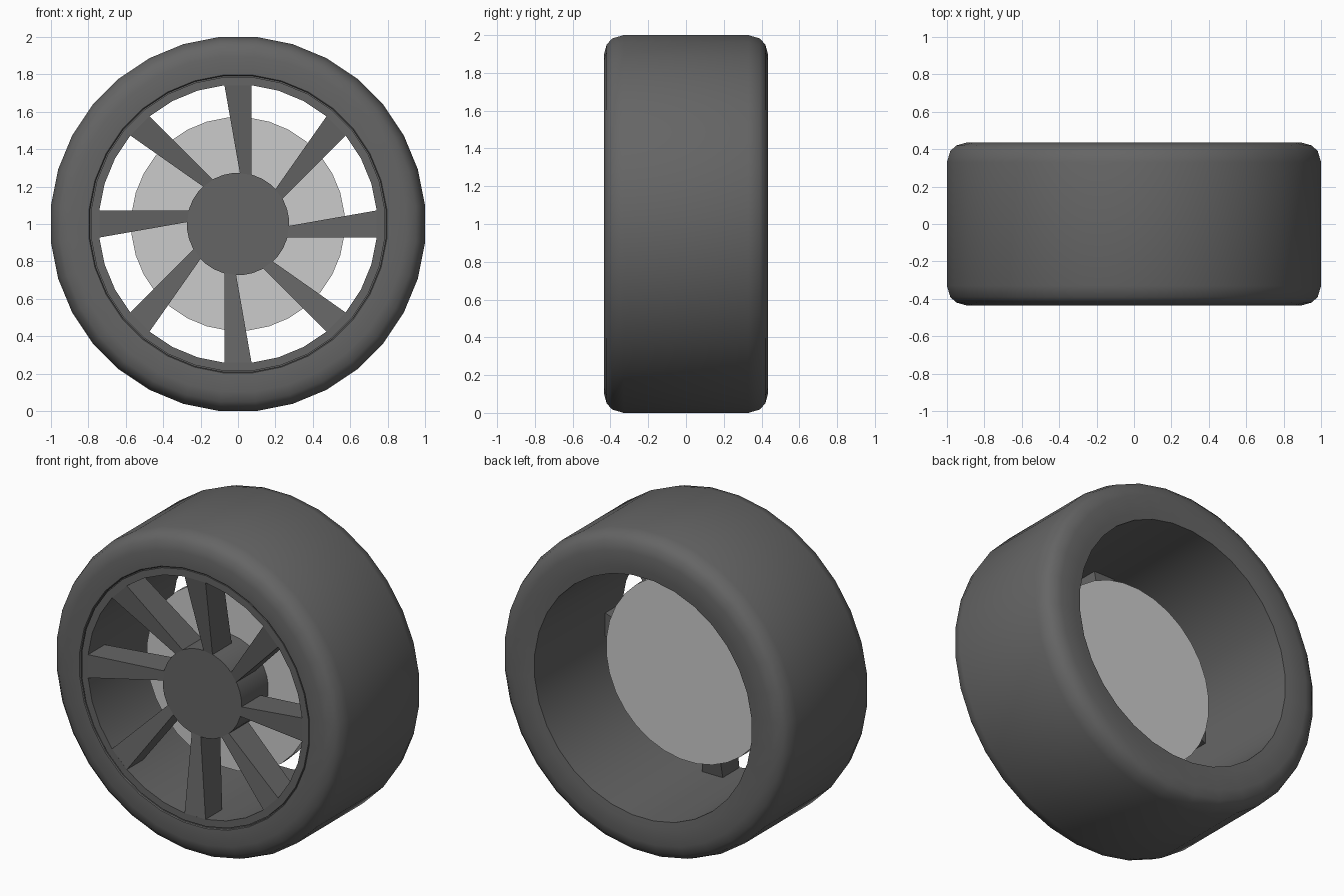
import bpy, bmesh
from math import sin, cos, pi, radians
from mathutils import Matrix, Vector

if "Cube" in bpy.data.objects:
    bpy.data.objects.remove(bpy.data.objects["Cube"])

N = 32            # sides of every ring
CZ = 1.0          # wheel axle height

dark = bpy.data.materials.new("dark_grey")
dark.diffuse_color = (0.13, 0.13, 0.13, 1)
dark.use_nodes = True
dark.node_tree.nodes["Principled BSDF"].inputs["Base Color"].default_value = dark.diffuse_color


def finish(name, bm, smooth=True, mat=dark):
    bmesh.ops.recalc_face_normals(bm, faces=bm.faces)
    bmesh.ops.translate(bm, verts=bm.verts, vec=(0, 0, CZ))
    me = bpy.data.meshes.new(name)
    bm.to_mesh(me)
    bm.free()
    ob = bpy.data.objects.new(name, me)
    bpy.context.collection.objects.link(ob)
    if mat:
        me.materials.append(mat)
    if smooth:
        bpy.ops.object.select_all(action='DESELECT')
        ob.select_set(True)
        bpy.context.view_layer.objects.active = ob
        bpy.ops.object.shade_smooth_by_angle(angle=radians(40))
    return ob


def lathe(name, profile, caps=(), mat=dark):
    """Spin (radius, y) points around the y axle; caps lists ring indices to fill."""
    bm = bmesh.new()
    rings = []
    for r, y in profile:
        rings.append([bm.verts.new((r * sin((i + .5) * 2 * pi / N), y,
                                    r * cos((i + .5) * 2 * pi / N))) for i in range(N)])
    for a, b in zip(rings, rings[1:]):
        for i in range(N):
            j = (i + 1) % N
            bm.faces.new((a[i], a[j], b[j], b[i]))
    for c in caps:
        bm.faces.new(rings[c])
    return finish(name, bm, mat=mat)


# tyre: rounded shoulders, ending at the rim on both sides
half = [(0.80, 0.43), (0.90, 0.435), (0.955, 0.42), (0.987, 0.39), (1.005, 0.33)]
lathe("tyre", [(0.755, 0.425)] + half + [(r, -y) for r, y in reversed(half)]
      + [(0.795, -0.425), (0.795, -0.40)])

# rim: thin groove, front lip and barrel
lathe("rim", [(0.795, -0.40), (0.789, -0.40), (0.789, -0.425),
              (0.745, -0.425), (0.755, 0.425)])

# hub: capped cylinder reaching back to the disc
lathe("hub", [(0.274, -0.355), (0.274, -0.09)], caps=[0])

# spokes: eight tapered, skewed bars from rim to hub
bm = bmesh.new()
# x, z, front y, back y
outline = [(-0.0725, 0.742, -0.425, -0.26), (0.0725, 0.742, -0.425, -0.26),
           (0.072, 0.262, -0.355, -0.165), (0.01, 0.272, -0.355, -0.165)]
for k in range(8):
    rot = Matrix.Rotation(k * pi / 4, 3, 'Y')
    front = [bm.verts.new(rot @ Vector((x, yf, z))) for x, z, yf, yb in outline]
    back = [bm.verts.new(rot @ Vector((x, yb, z))) for x, z, yf, yb in outline]
    bm.faces.new(front)
    bm.faces.new(back[::-1])
    for i in range(4):
        j = (i + 1) % 4
        bm.faces.new((front[i], back[i], back[j], front[j]))
finish("spokes", bm, smooth=False)

# brake disc: lighter plate behind the hub
lathe("brake_disc", [(0.572, -0.09), (0.572, -0.025)], caps=[0, 1], mat=None)
